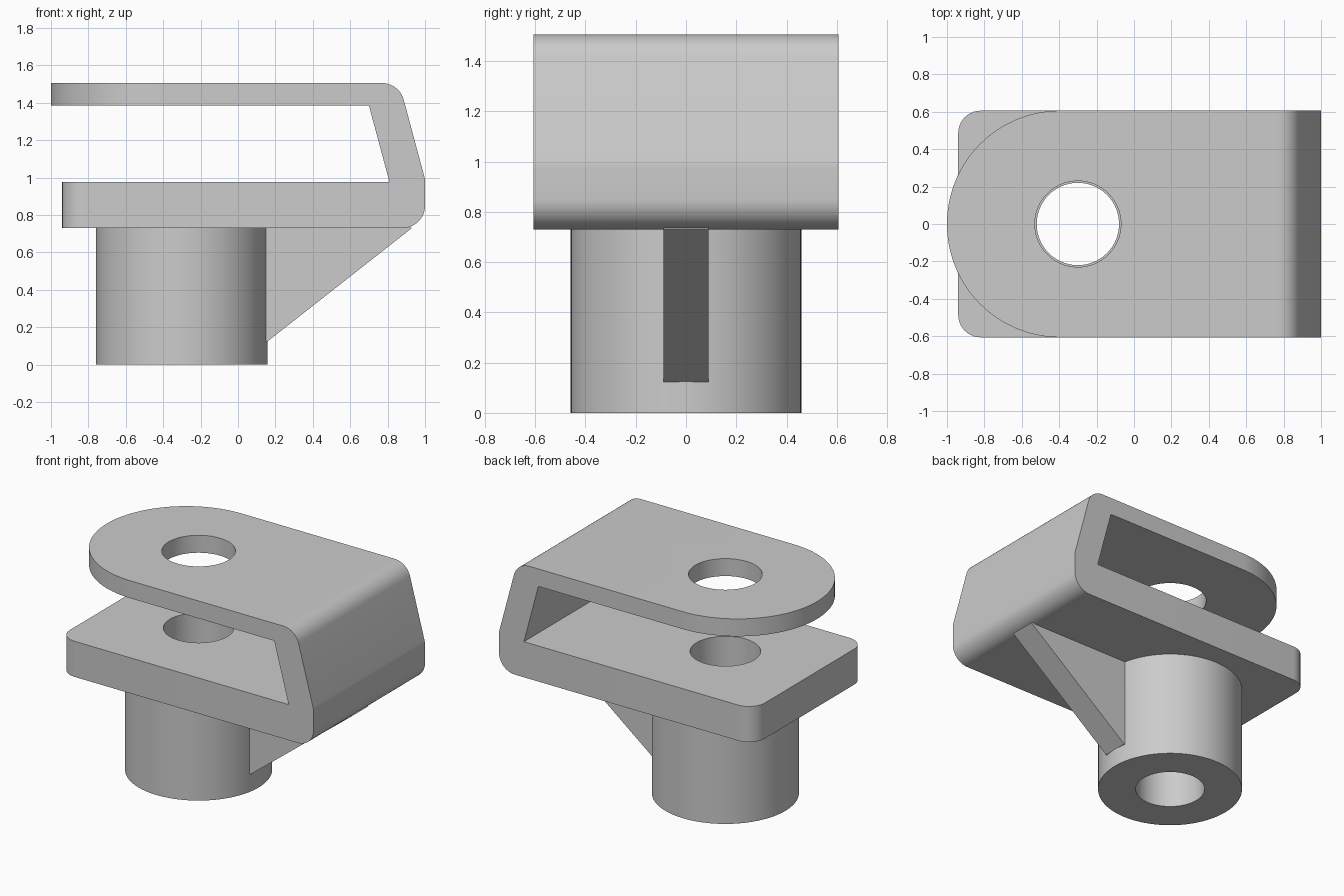
import bpy, bmesh
from math import radians, cos, sin
from mathutils import Matrix

if "Cube" in bpy.data.objects:
    bpy.data.objects.remove(bpy.data.objects["Cube"])

grey = bpy.data.materials.new("light grey")
grey.use_nodes = True
grey.diffuse_color = (0.6, 0.6, 0.6, 1)
grey.node_tree.nodes["Principled BSDF"].inputs["Base Color"].default_value = (0.6, 0.6, 0.6, 1)

HALF = 0.606      # half width of the bracket
AXIS = -0.3       # x of the bore and boss


def make(name, bm):
    bmesh.ops.recalc_face_normals(bm, faces=bm.faces)
    mesh = bpy.data.meshes.new(name)
    bm.to_mesh(mesh)
    bm.free()
    mesh.materials.append(grey)
    ob = bpy.data.objects.new(name, mesh)
    bpy.context.collection.objects.link(ob)
    return ob


def prism(points, half):
    """Extrude an xz profile from -half to +half along y."""
    bm = bmesh.new()
    face = bm.faces.new([bm.verts.new((x, -half, z)) for x, z in points])
    ext = bmesh.ops.extrude_face_region(bm, geom=[face])["geom"]
    verts = [g for g in ext if isinstance(g, bmesh.types.BMVert)]
    bmesh.ops.translate(bm, verts=verts, vec=(0, 2 * half, 0))
    return bm


def cylinder(name, radius, z0, z1):
    bm = bmesh.new()
    bmesh.ops.create_cone(bm, cap_ends=True, segments=96, radius1=radius, radius2=radius,
                          depth=z1 - z0, matrix=Matrix.Translation((AXIS, 0, (z0 + z1) / 2)))
    return make(name, bm)


def arc(cx, cz, r, a0, a1, n):
    angles = [radians(a0 + (a1 - a0) * i / n) for i in range(n + 1)]
    return [(cx + r * cos(a), cz + r * sin(a)) for a in angles]


def combine(target, other, operation):
    mod = target.modifiers.new(operation.lower(), "BOOLEAN")
    mod.operation, mod.solver, mod.object = operation, "EXACT", other
    bpy.context.view_layer.objects.active = target
    bpy.ops.object.modifier_apply(modifier=mod.name)
    bpy.data.objects.remove(other)


# Folded bracket: upper tongue, slanted wall and thick lower plate
profile = [(-1, 1.385), (-1, 1.505)]
profile += arc(0.77, 1.385, 0.12, 90, 15, 10)
profile += arc(0.88, 0.975, 0.12, 15, 0, 3)
profile += arc(0.88, 0.85, 0.12, 0, -90, 12)
profile += [(-0.94, 0.73), (-0.94, 0.975), (0.81, 0.975), (0.70, 1.385)]
bm = prism(profile, HALF)

# Round the upright end edges: full radius on the tongue, small corners on the plate
for x, radius, segments in ((-1, HALF - 0.001, 32), (-0.94, 0.12, 10)):
    ends = []
    for e in bm.edges:
        a, b = (v.co for v in e.verts)
        at_end = abs(a.x - x) < 1e-4 and abs(b.x - x) < 1e-4
        if at_end and abs(a.y - b.y) < 1e-4 and abs(abs(a.y) - HALF) < 1e-4:
            ends.append(e)
    bmesh.ops.bevel(bm, geom=ends, offset=radius, segments=segments,
                    profile=0.5, affect="EDGES", clamp_overlap=False)
bracket = make("bracket", bm)

# Boss and triangular rib below the plate, sunk slightly in before joining
boss = cylinder("boss", 0.459, 0, 0.78)
rib = make("rib", prism([(0.02, 0.123), (0.157, 0.123), (0.93, 0.73), (0.86, 0.76), (0.02, 0.76)], 0.09))
combine(bracket, boss, "UNION")
combine(bracket, rib, "UNION")

# Bore through boss and plate, wider hole in the tongue
combine(bracket, cylinder("bore_cutter", 0.22, -0.1, 1.15), "DIFFERENCE")
combine(bracket, cylinder("tongue_cutter", 0.23, 1.2, 1.7), "DIFFERENCE")

bpy.ops.object.select_all(action="DESELECT")
bracket.select_set(True)
bpy.context.view_layer.objects.active = bracket
bpy.ops.object.shade_smooth_by_angle(angle=radians(30))
